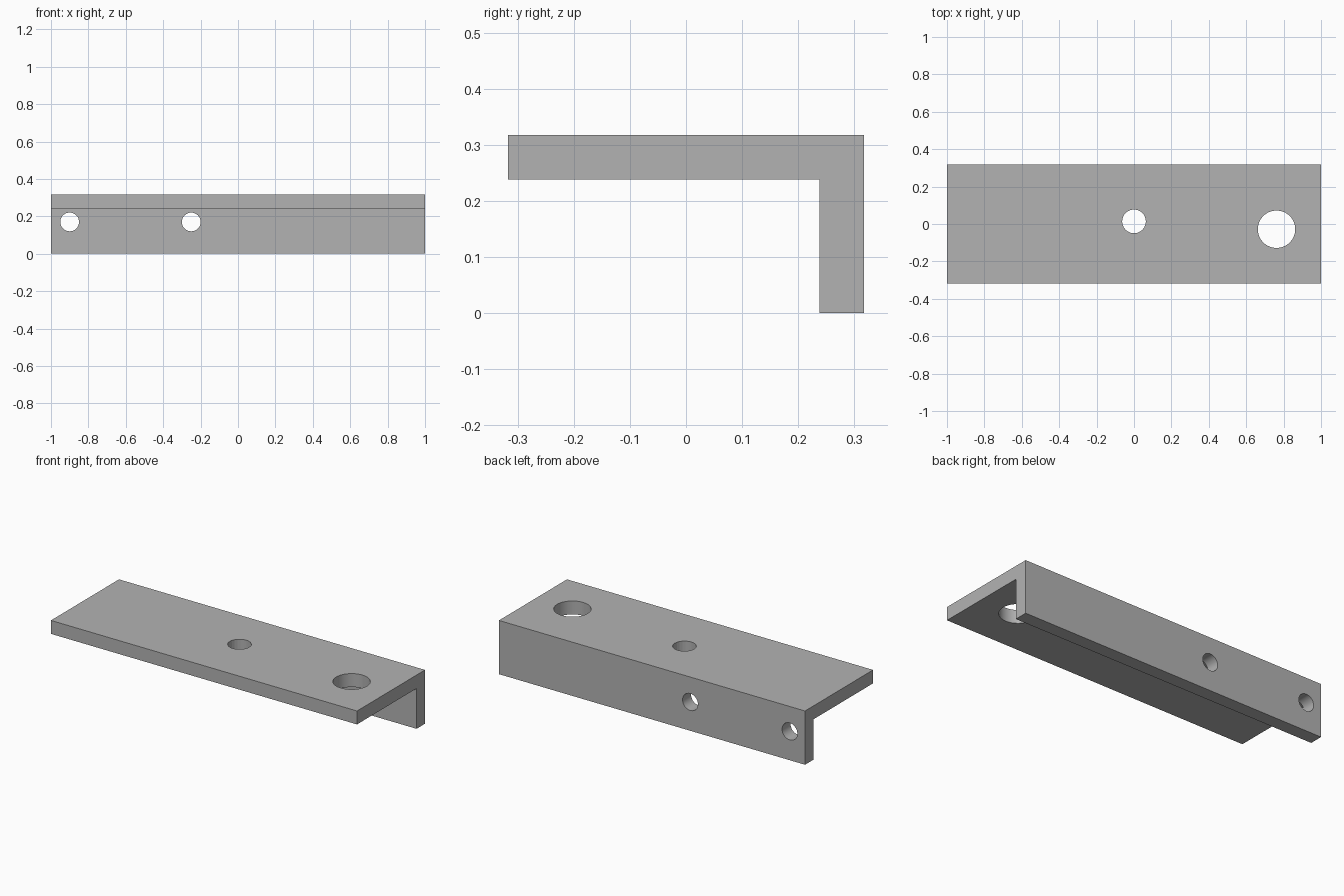
import bpy
import bmesh
import math

cube = bpy.data.objects.get("Cube")
if cube:
    bpy.data.objects.remove(cube, do_unlink=True)

HALF_DEPTH, HEIGHT, THICK = 0.3175, 0.3175, 0.0794

# Grey metal
metal = bpy.data.materials.new("grey_metal")
metal.use_nodes = True
grey = (0.45, 0.45, 0.45, 1)
metal.diffuse_color = grey
metal.node_tree.nodes["Principled BSDF"].inputs["Base Color"].default_value = grey

# Angle bracket: L-shaped profile extruded along x
inner_y, under_z = HALF_DEPTH - THICK, HEIGHT - THICK
profile = [(-HALF_DEPTH, under_z), (inner_y, under_z), (inner_y, 0),
           (HALF_DEPTH, 0), (HALF_DEPTH, HEIGHT), (-HALF_DEPTH, HEIGHT)]
bm = bmesh.new()
face = bm.faces.new([bm.verts.new((-1, y, z)) for y, z in profile])
extruded = bmesh.ops.extrude_face_region(bm, geom=[face])["geom"]
bmesh.ops.translate(bm, vec=(2, 0, 0),
                    verts=[v for v in extruded if isinstance(v, bmesh.types.BMVert)])
bmesh.ops.recalc_face_normals(bm, faces=bm.faces)
mesh = bpy.data.meshes.new("angle_bracket")
bm.to_mesh(mesh)
bm.free()
mesh.materials.append(metal)
bracket = bpy.data.objects.new("angle_bracket", mesh)
bpy.context.collection.objects.link(bracket)


def drill(name, location, radius, sides, tilt=0):
    """Cut a round through hole, then remove the cutter."""
    bpy.ops.mesh.primitive_cylinder_add(vertices=sides, radius=radius, depth=THICK * 2,
                                        location=location, rotation=(tilt, 0, 0))
    cutter = bpy.context.object
    cutter.name = name
    cutter.hide_render = True
    cutter.data.materials.append(metal)
    bpy.ops.object.select_all(action="DESELECT")
    bpy.context.view_layer.objects.active = bracket
    bracket.select_set(True)
    cut = bracket.modifiers.new(name, "BOOLEAN")
    cut.operation = "DIFFERENCE"
    cut.solver = "EXACT"
    cut.object = cutter
    bpy.ops.object.modifier_apply(modifier=cut.name)
    bpy.data.objects.remove(cutter, do_unlink=True)


# Holes through the top plate
plate_z = HEIGHT - THICK / 2
drill("centre_hole", (0, 0.014, plate_z), 0.0635, 24)
drill("large_hole", (0.762, -0.028, plate_z), 0.1, 64)

# Holes through the rear flange
for x in (-0.9, -0.25):
    drill("flange_hole", (x, HALF_DEPTH - THICK / 2, 0.17), 0.05, 48, math.pi / 2)

# Smooth the fine bores, keep the faceted bore and the edges sharp
bpy.ops.object.shade_smooth_by_angle(angle=math.radians(10))
